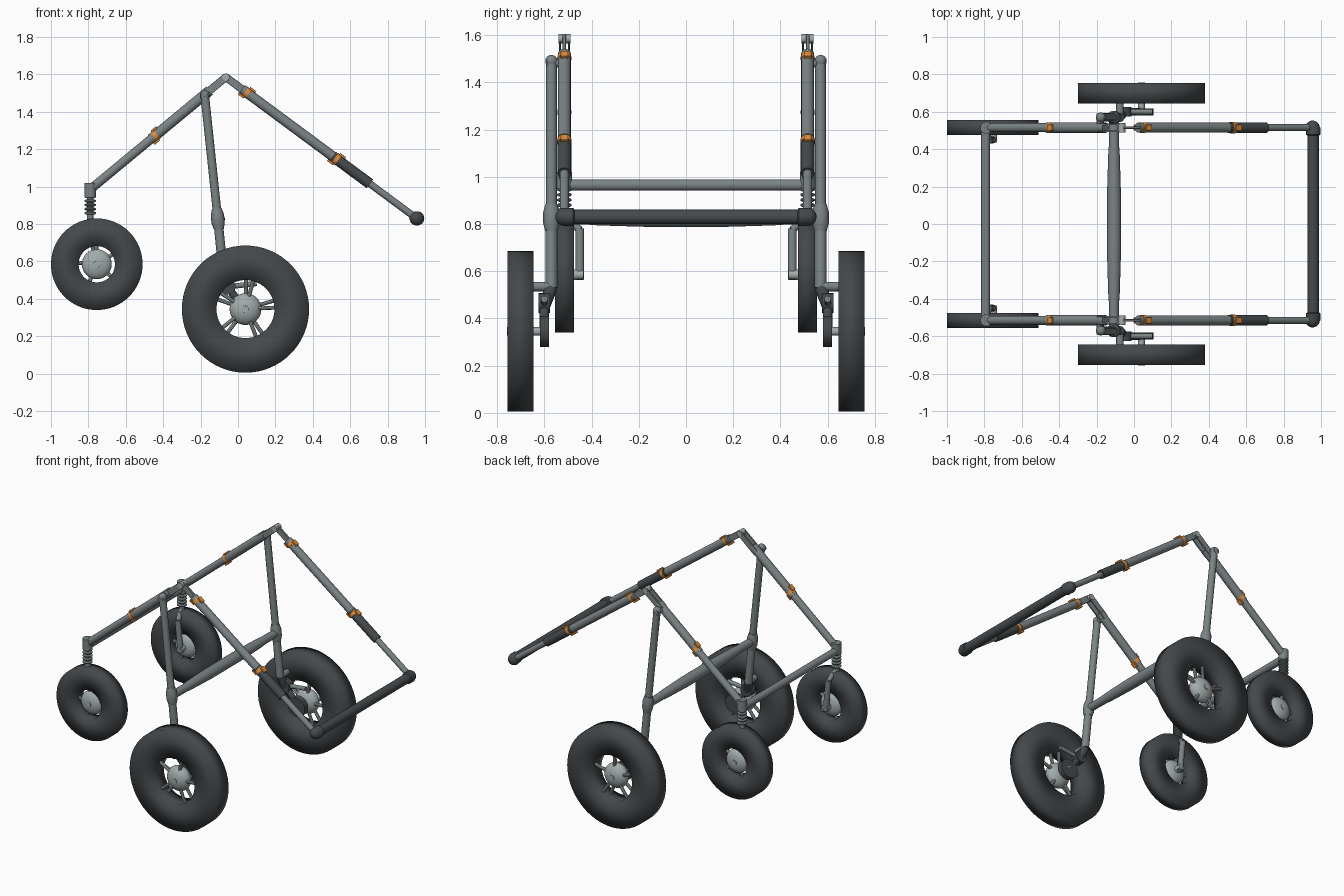
import bpy, bmesh, math
from mathutils import Vector, Matrix

if "Cube" in bpy.data.objects:
    bpy.data.objects.remove(bpy.data.objects["Cube"])


def material(name, rgb):
    m = bpy.data.materials.new(name)
    m.diffuse_color = (*rgb, 1)
    m.use_nodes = True
    m.node_tree.nodes["Principled BSDF"].inputs["Base Color"].default_value = m.diffuse_color
    return m


FRAME = material("frame grey", (0.20, 0.23, 0.235))
LIGHT = material("light metal", (0.36, 0.41, 0.41))
DARK = material("dark grip", (0.06, 0.068, 0.072))
TYRE = material("tyre black", (0.058, 0.065, 0.070))
ORANGE = material("orange clip", (0.75, 0.27, 0.045))


def finish(name, bm, mat, angle=35):
    bmesh.ops.recalc_face_normals(bm, faces=bm.faces)
    me = bpy.data.meshes.new(name)
    bm.to_mesh(me)
    bm.free()
    me.materials.append(mat)
    for p in me.polygons:
        p.use_smooth = True
    if angle:
        me.set_sharp_from_angle(angle=math.radians(angle))
    ob = bpy.data.objects.new(name, me)
    bpy.context.collection.objects.link(ob)
    return ob


def lathe(name, a, b, profile, mat, n=24):
    """Turn (distance fraction, radius) points around the line a-b."""
    a, b = Vector(a), Vector(b)
    q = (b - a).to_track_quat('Z', 'Y')
    bm = bmesh.new()
    rings = []
    for t, r in profile:
        c = a.lerp(b, t)
        rings.append([bm.verts.new(c + q @ Vector((r * math.cos(2 * math.pi * i / n),
                     r * math.sin(2 * math.pi * i / n), 0))) for i in range(n)])
    for r0, r1 in zip(rings, rings[1:]):
        for i in range(n):
            j = (i + 1) % n
            bm.faces.new((r0[i], r0[j], r1[j], r1[i]))
    bm.faces.new(rings[0])
    bm.faces.new(rings[-1])
    return finish(name, bm, mat)


def tube(name, a, b, r, mat, r2=None, n=20):
    return lathe(name, a, b, [(0, r), (1, r2 or r)], mat, n)


def ball(name, c, r, mat, squash=1):
    bm = bmesh.new()
    bmesh.ops.create_uvsphere(bm, u_segments=28, v_segments=16, radius=r,
                              matrix=Matrix.Translation(c) @ Matrix.Diagonal((1, squash, 1, 1)))
    return finish(name, bm, mat)


def box(name, c, size, mat, tilt=0):
    bm = bmesh.new()
    bmesh.ops.create_cube(bm, size=1, matrix=Matrix.Translation(c)
                          @ Matrix.Rotation(tilt, 4, 'Y') @ Matrix.Diagonal((*size, 1)))
    bmesh.ops.bevel(bm, geom=bm.edges[:], offset=min(size) * 0.12, segments=1, affect='EDGES')
    return finish(name, bm, mat)


def tyre(name, c, outer, inner, width):
    bm = bmesh.new()
    n, h = 64, width / 2
    prof = [(inner, -h), (outer, -h), (outer, h), (inner, h)]
    rings = [[bm.verts.new((c[0] + r * math.cos(2 * math.pi * i / n), c[1] + y,
                            c[2] + r * math.sin(2 * math.pi * i / n))) for i in range(n)]
             for r, y in prof]
    for k in range(4):
        r0, r1 = rings[k], rings[(k + 1) % 4]
        for i in range(n):
            bm.faces.new((r0[i], r0[(i + 1) % n], r1[(i + 1) % n], r1[i]))
    return finish(name, bm, TYRE, 0)


def wheel(name, c, outer, inner, width, hub, start, s):
    tyre(name + "_tyre", c, outer, inner, width)
    ball(name + "_hub", c, hub, LIGHT, width * 0.5 / hub)
    c = Vector(c)
    for k in range(5):
        a = start + k * 2 * math.pi / 5
        for off in (-0.12, 0.12) if outer > 0.3 else (0,):
            d = Vector((math.cos(a + off), 0, math.sin(a + off)))
            y = Vector((0, off * 0.16, 0))
            tube(name + "_spoke", c + d * hub * 0.6 + y, c + d * (inner + 0.02) + y,
                 0.011, LIGHT, n=10)
    tube(name + "_cap", c, c + Vector((0, s * width * 0.52, 0)), 0.022, LIGHT, 0.018)


def clip(name, a, b, t, r):
    """Collar around the tube a-b with small locking tabs."""
    a, b = Vector(a), Vector(b)
    d = (b - a).normalized()
    p = a.lerp(b, t)
    tube(name, p - d * 0.011, p + d * 0.011, r + 0.002, ORANGE)
    tilt = -math.atan2(d.z, d.x)
    up = Vector((-d.z, 0, d.x))
    for s in (-1, 1):
        box(name + "_tab", p + up * s * (r + 0.003) + d * 0.016 * s,
            (0.038, 0.032, 0.012), ORANGE, tilt)


for s in (-1, 1):
    y, yl = s * 0.515, s * 0.57
    side = "right" if s < 0 else "left"
    apex, grip, front = Vector((-0.065, y, 1.585)), Vector((0.955, y, 0.83)), Vector((-0.79, y, 0.985))
    # long telescoping push rail
    tube(side + "_push_rail", apex.lerp(grip, 0.085), apex.lerp(grip, 0.58), 0.027, FRAME)
    tube(side + "_push_sleeve", apex.lerp(grip, 0.56), apex.lerp(grip, 0.755), 0.029, DARK)
    tube(side + "_push_inner", apex.lerp(grip, 0.74), grip, 0.019, FRAME)
    ball(side + "_grip_joint", grip, 0.038, DARK)
    clip(side + "_push_clip_upper", apex, grip, 0.11, 0.027)
    clip(side + "_push_clip_lower", apex, grip, 0.58, 0.029)
    # folding hinge at the peak
    for o in (-0.019, 0.019):
        mid = apex.lerp(front, 0.08) + Vector((0, o, 0))
        box(side + "_hinge_prong", mid, (0.16, 0.009, 0.042), FRAME, -math.atan2(0.6, 0.725))
    box(side + "_hinge_tongue", apex.lerp(grip, 0.045), (0.12, 0.014, 0.042), FRAME,
        math.atan2(0.755, 1.02))
    tube(side + "_hinge_pin", apex - Vector((0, 0.026, 0)), apex + Vector((0, 0.026, 0)), 0.02, LIGHT)
    # rail down to the small wheel
    tube(side + "_fore_rail_upper", apex.lerp(front, 0.12), apex.lerp(front, 0.55), 0.028, FRAME)
    tube(side + "_fore_rail_lower", apex.lerp(front, 0.5), front, 0.024, FRAME)
    clip(side + "_fore_clip", apex, front, 0.52, 0.027)
    # sprung caster
    tube(side + "_caster_head", (-0.79, y, 0.95), (-0.79, y, 1.02), 0.032, FRAME)
    tube(side + "_caster_stem", (-0.79, y, 0.81), (-0.79, y, 0.96), 0.018, FRAME)
    for k in range(5):
        z = 0.85 + k * 0.022
        lathe(side + "_spring_coil", (-0.79, y, z), (-0.79, y, z + 0.016),
              [(0, 0.022), (0.3, 0.031), (0.7, 0.031), (1, 0.022)], FRAME)
    yi = s * 0.45
    tube(side + "_caster_arm", (-0.79, y, 0.835), (-0.775, yi, 0.775), 0.016, FRAME)
    tube(side + "_caster_fork", (-0.775, yi, 0.78), (-0.755, yi, 0.565), 0.019, FRAME)
    tube(side + "_caster_axle", (-0.755, s * 0.435, 0.585), (-0.755, y, 0.585), 0.022, LIGHT)
    wheel(side + "_small_wheel", (-0.755, y, 0.585), 0.245, 0.097, 0.08, 0.08, 0.55, s)
    # main leg
    top, knee, foot = Vector((-0.178, yl, 1.49)), Vector((-0.108, yl, 0.83)), Vector((-0.078, yl, 0.53))
    tube(side + "_leg", top, knee, 0.023, FRAME)
    ball(side + "_leg_top", top, 0.026, FRAME)
    tube(side + "_leg_pivot", (-0.18, s * 0.5, 1.483), (-0.18, s * 0.592, 1.483), 0.02, FRAME)
    lathe(side + "_leg_socket", top.lerp(knee, 0.92), knee.lerp(foot, 0.2),
          [(0, 0.026), (0.3, 0.035), (0.7, 0.035), (1, 0.026)], FRAME)
    tube(side + "_leg_lower", knee, foot, 0.025, FRAME)
    clip_p = knee.lerp(foot, 0.96)
    box(side + "_brake_tab", clip_p, (0.03, 0.035, 0.014), ORANGE)
    # suspension knuckle and brake
    yk = s * 0.6
    tube(side + "_knuckle_arm", foot, (-0.055, yk, 0.455), 0.026, DARK)
    tube(side + "_knuckle", (-0.055, s * 0.575, 0.465), (-0.055, s * 0.625, 0.465), 0.042, DARK)
    tube(side + "_knuckle_pin", (-0.075, s * 0.58, 0.535), (-0.075, s * 0.645, 0.535), 0.02, FRAME)
    tube(side + "_swing_arm", (-0.055, yk, 0.46), (0.04, yk, 0.345), 0.02, DARK)
    tube(side + "_brake_link", (-0.05, yk, 0.465), (0.1, yk, 0.482), 0.014, FRAME)
    tube(side + "_brake_drum", (0.04, s * 0.58, 0.345), (0.04, s * 0.618, 0.345), 0.065, DARK)
    tube(side + "_main_axle", (0.04, s * 0.58, 0.345), (0.04, s * 0.7, 0.345), 0.018, LIGHT)
    wheel(side + "_main_wheel", (0.04, s * 0.70, 0.345), 0.34, 0.155, 0.11, 0.085, 0.17, s)

# bars joining the two sides
lathe("leg_crossbar", (-0.107, -0.56, 0.825), (-0.107, 0.56, 0.825),
      [(0, 0.026), (0.12, 0.027), (0.17, 0.031), (0.35, 0.037), (0.65, 0.037),
       (0.83, 0.031), (0.88, 0.027), (1, 0.026)], FRAME)
tube("caster_crossbar", (-0.793, -0.5, 0.965), (-0.793, 0.5, 0.965), 0.024, FRAME)
lathe("push_handle", (0.958, -0.525, 0.83), (0.958, 0.525, 0.83),
      [(0, 0.032), (0.01, 0.038), (0.045, 0.038), (0.05, 0.031), (0.95, 0.031),
       (0.955, 0.038), (0.99, 0.038), (1, 0.032)], DARK)
